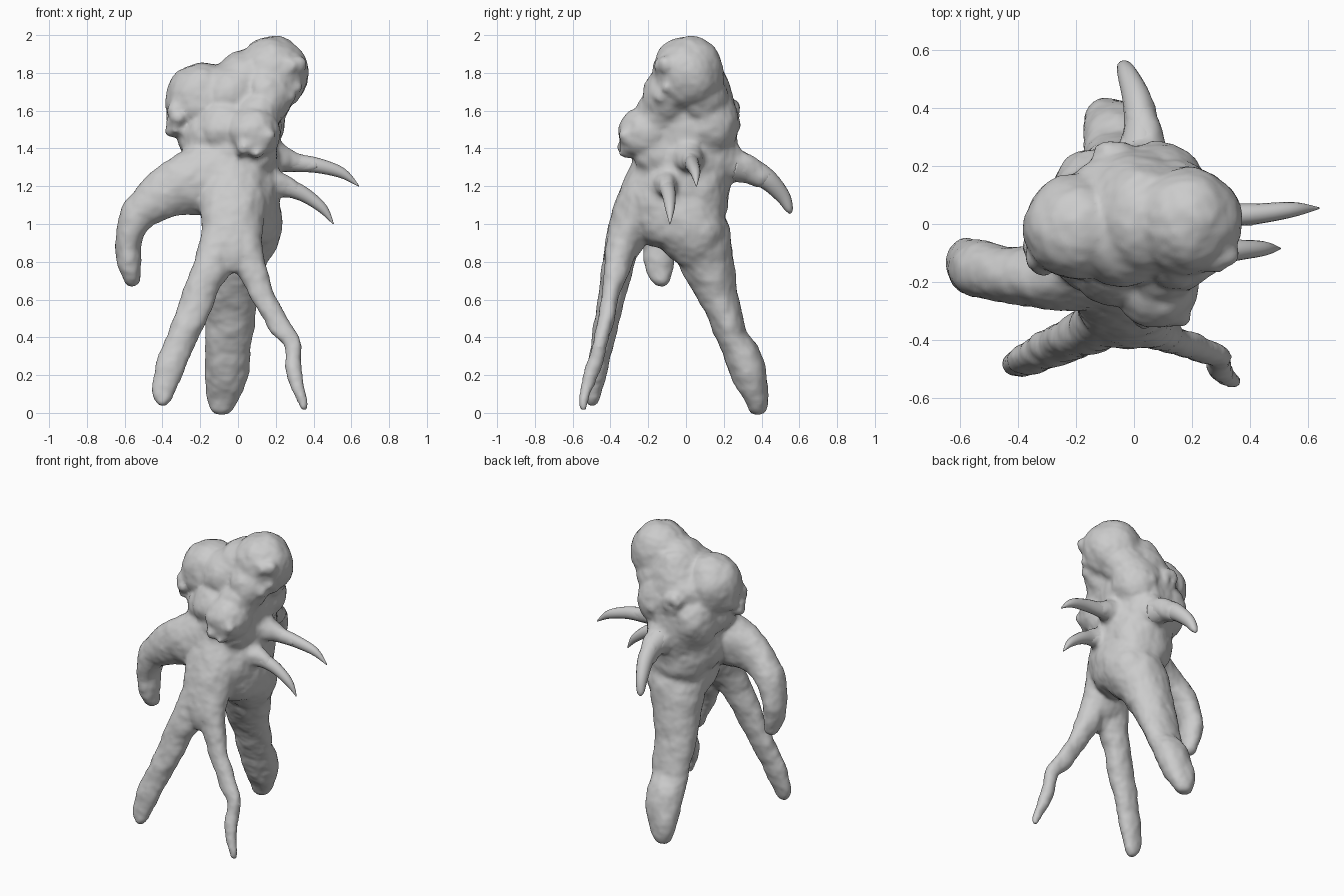
import bpy, bmesh, math, random
from mathutils import Vector, Matrix

random.seed(7)
skin = bpy.data.textures.new("skin_lumps", 'CLOUDS')
skin.noise_scale = 0.13


def spline(pts, n=5):
    """Catmull-Rom samples through tuples of any length."""
    out = []
    for i in range(len(pts) - 1):
        a, b, c, d = (pts[max(i - 1, 0)], pts[i], pts[i + 1], pts[min(i + 2, len(pts) - 1)])
        for k in range(n):
            t = k / n
            out.append([0.5 * (2 * q + (r - p) * t + (2 * p - 5 * q + 4 * r - s) * t * t
                        + (3 * q - p - 3 * r + s) * t ** 3) for p, q, r, s in zip(a, b, c, d)])
    return out + [list(pts[-1])]


def tube(bm, pts, ref=(1, 0, 0), sides=20):
    """Closed loft; each point is x, y, z, radius along ref, radius across."""
    rows, rings = spline(pts), []
    for i, p in enumerate(rows):
        t = (Vector(rows[min(i + 1, len(rows) - 1)][:3]) - Vector(rows[max(i - 1, 0)][:3])).normalized()
        u = Vector(ref)
        u = (u - t * u.dot(t)).normalized()
        v = t.cross(u)
        c = Vector(p[:3])
        rings.append([bm.verts.new(c + u * (max(p[3], .003) * math.cos(a)) + v * (max(p[4], .003) * math.sin(a)))
                      for a in (2 * math.pi * k / sides for k in range(sides))])
    for r, s in zip(rings, rings[1:]):
        for k in range(sides):
            j = (k + 1) % sides
            bm.faces.new((r[k], r[j], s[j], s[k]))
    bm.faces.new(rings[0][::-1])
    bm.faces.new(rings[-1])


def ball(bm, c, r):
    m = Matrix.Translation(c) @ Matrix.Diagonal((*r, 1))
    bmesh.ops.create_icosphere(bm, subdivisions=3, radius=1, matrix=m)


def warts(bm, c, spread, n, size):
    for _ in range(n):
        p = [a + random.uniform(-s, s) for a, s in zip(c, spread)]
        r = size * random.uniform(0.6, 1.2)
        ball(bm, p, (r, r, r))


def finish(bm, name, voxel=None, lumps=0.0, smooth=4):
    bmesh.ops.recalc_face_normals(bm, faces=bm.faces)
    me = bpy.data.meshes.new(name)
    bm.to_mesh(me)
    bm.free()
    ob = bpy.data.objects.new(name, me)
    bpy.context.collection.objects.link(ob)
    me.shade_smooth()
    if voxel:
        m = ob.modifiers.new("fuse", 'REMESH')
        m.mode, m.voxel_size, m.use_smooth_shade = 'VOXEL', voxel, True
        m = ob.modifiers.new("soften", 'SMOOTH')
        m.factor, m.iterations = 0.5, smooth
    if lumps:
        m = ob.modifiers.new("lumps", 'DISPLACE')
        m.texture, m.strength, m.mid_level = skin, lumps, 0.45
    return ob


# Curved spikes: two on the right flank, one on the back
spikes = {
    "upper_side_spike": ([(.14, .01, 1.37, .12, .12), (.22, .02, 1.345, .075, .075), (.30, .03, 1.325, .045, .05),
                          (.42, .035, 1.31, .036, .04), (.55, .05, 1.27, .026, .028), (.64, .055, 1.20, .003, .003)],
                         (0, 1, 0)),
    "lower_side_spike": ([(.13, -.10, 1.21, .11, .12), (.20, -.10, 1.205, .07, .075), (.27, -.10, 1.19, .045, .05),
                          (.36, -.09, 1.15, .036, .038), (.45, -.085, 1.08, .025, .026), (.505, -.085, 1.0, .003, .003)],
                         (0, 1, 0)),
    "back_spike": ([(.03, .18, 1.34, .13, .14), (.03, .26, 1.31, .085, .09), (.025, .34, 1.285, .06, .07),
                    (.01, .43, 1.235, .05, .055), (-.02, .51, 1.15, .036, .04), (-.035, .545, 1.08, .024, .022),
                    (-.04, .55, 1.055, .004, .004)], (1, 0, 0)),
}

# Body: torso, head lobes, arm and legs fused into one skin
bm = bmesh.new()
tube(bm, [(0, .09, .80, .08, .08), (.02, .06, .86, .16, .14), (.03, .02, .97, .20, .20),
          (.02, -.05, 1.1, .20, .27), (0, -.02, 1.25, .22, .265), (-.01, 0, 1.4, .23, .275),
          (0, .02, 1.55, .23, .25), (.03, .03, 1.7, .21, .21), (.06, .01, 1.84, .14, .16)], sides=28)
for c, r in [((.18, .01, 1.795), (.195, .19, .203)), ((.05, .01, 1.75), (.18, .18, .175)),
             ((-.19, -.01, 1.655), (.195, .185, .20)), ((.08, -.21, 1.48), (.145, .15, .14)),
             ((.08, -.15, 1.38), (.13, .13, .15)), ((-.03, -.03, 1.67), (.19, .19, .19)),
             ((.08, .12, 1.54), (.17, .16, .20)), ((-.13, .10, 1.45), (.16, .16, .20)),
             ((-.06, .10, 1.62), (.17, .15, .15)), ((.12, .08, 1.66), (.17, .15, .15)),
             ((-.16, -.04, 1.46), (.16, .19, .15)), ((-.06, -.13, 1.50), (.16, .15, .16)),
             ((.16, -.10, 1.68), (.13, .13, .15)), ((.10, -.15, 1.58), (.13, .12, .12)),
             ((.12, .07, .96), (.10, .12, .13)), ((0, .08, 1.18), (.21, .15, .24)),
             ((-.10, -.02, 1.25), (.16, .19, .22))]:
    ball(bm, c, r)

# Warty clusters, half sunk in the skin
warts(bm, (.09, -.30, 1.43), (.08, .03, .06), 16, .04)
warts(bm, (.26, -.12, 1.77), (.07, .03, .1), 16, .042)
warts(bm, (-.32, -.06, 1.56), (.03, .08, .06), 16, .04)
warts(bm, (-.02, .235, 1.52), (.1, .02, .1), 12, .042)

# Left arm, drooping
tube(bm, [(-.08, -.13, 1.26, .16, .19), (-.24, -.17, 1.22, .13, .18), (-.38, -.18, 1.165, .105, .135),
          (-.52, -.16, 1.06, .098, .10), (-.58, -.145, .92, .092, .068), (-.575, -.14, .80, .08, .065),
          (-.555, -.14, .71, .055, .048), (-.545, -.14, .675, .03, .03)], ref=(0, 1, 0))

# Front column splitting into two front legs
tube(bm, [(-.03, -.16, 1.3, .18, .13), (-.03, -.25, 1.1, .175, .125), (-.03, -.32, .92, .155, .105),
          (-.025, -.36, .82, .12, .07), (-.02, -.37, .75, .06, .035)])
tube(bm, [(-.09, -.31, .97, .09, .09), (-.14, -.36, .78, .095, .085), (-.225, -.40, .58, .088, .07),
          (-.285, -.43, .42, .08, .065), (-.35, -.46, .27, .08, .055), (-.392, -.485, .13, .065, .045),
          (-.40, -.495, .07, .05, .04), (-.40, -.50, .035, .02, .02)])
tube(bm, [(.03, -.32, .95, .085, .09), (.07, -.36, .78, .077, .07), (.13, -.40, .62, .062, .05),
          (.215, -.43, .47, .058, .045), (.285, -.455, .37, .05, .042), (.295, -.49, .24, .039, .038),
          (.32, -.53, .12, .036, .034), (.343, -.542, .05, .032, .029), (.343, -.545, .01, .02, .02)])

# Thick back leg
tube(bm, [(.03, .05, 1.10, .10, .10), (.02, .065, .98, .175, .155), (0, .09, .86, .17, .155),
          (-.03, .15, .68, .146, .12), (-.04, .205, .52, .138, .09), (-.05, .245, .40, .128, .08),
          (-.055, .30, .30, .122, .095), (-.065, .335, .19, .112, .095), (-.08, .372, .08, .088, .066),
          (-.085, .38, .02, .06, .05), (-.085, .38, -.004, .03, .03)])

# Flared spike roots belong to the skin
for pts, ref in spikes.values():
    tube(bm, [(*p[:3], p[3] * 1.05, p[4] * 1.05) for p in pts[:4]], ref, 16)
finish(bm, "creature_body", voxel=0.0135, lumps=0.025, smooth=11)

for name, (pts, ref) in spikes.items():
    bm = bmesh.new()
    tube(bm, pts[1:], ref, 16)
    finish(bm, name)
